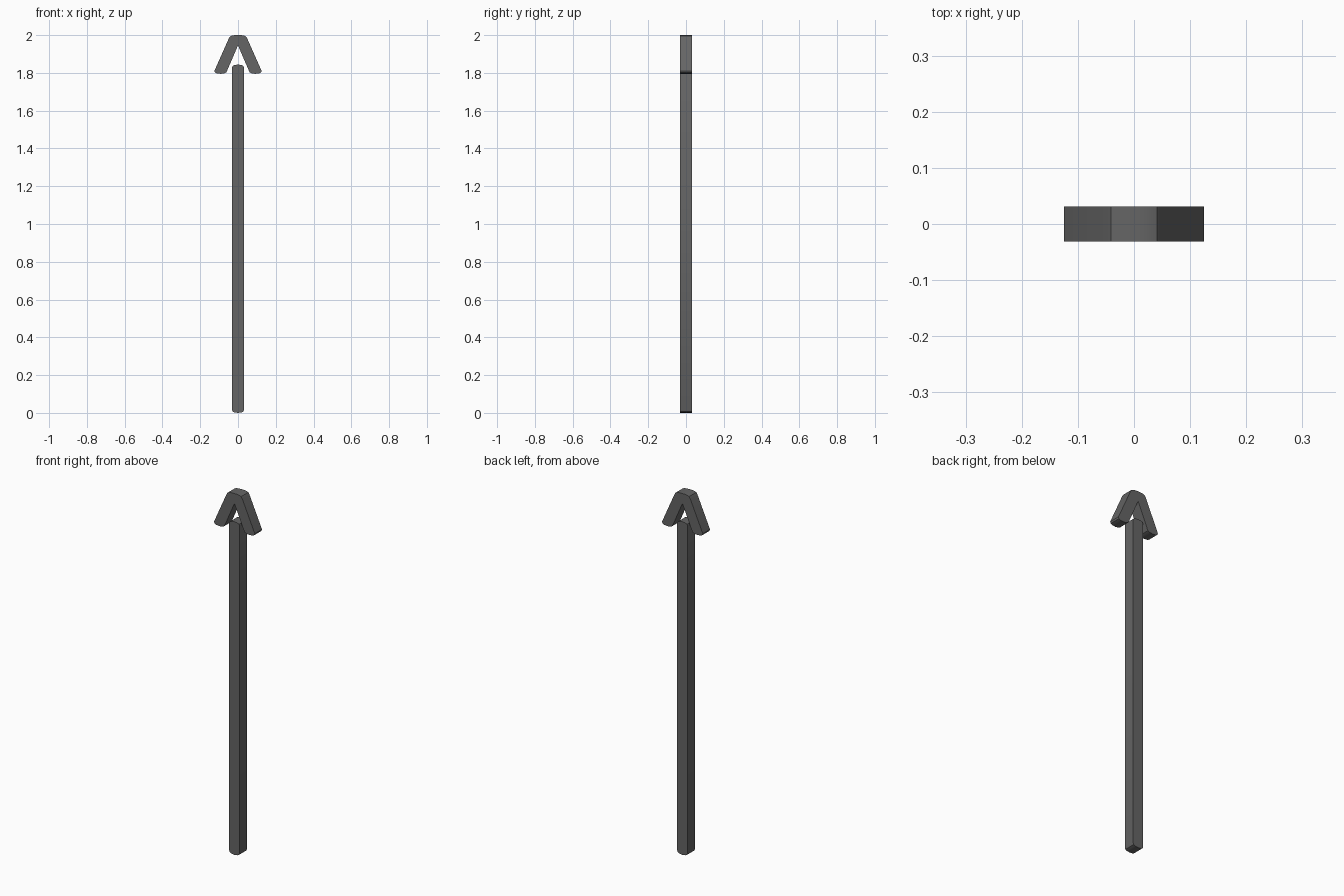
import bpy, bmesh

if "Cube" in bpy.data.objects:
    bpy.data.objects.remove(bpy.data.objects["Cube"])

DEPTH = 0.063

# Dark grey finish shared by both parts
dark = bpy.data.materials.new("dark_grey")
dark.diffuse_color = (0.13, 0.13, 0.13, 1)
dark.use_nodes = True
dark.node_tree.nodes["Principled BSDF"].inputs["Base Color"].default_value = dark.diffuse_color

def extruded_outline(name, half):
    """Mirror a half profile (x, z) in x and extrude it along y."""
    outline = half + [(-x, z) for x, z in reversed(half) if x > 0]
    bm = bmesh.new()
    face = bm.faces.new([bm.verts.new((x, -DEPTH / 2, z)) for x, z in outline])
    ext = bmesh.ops.extrude_face_region(bm, geom=[face], use_keep_orig=True)
    verts = [g for g in ext["geom"] if isinstance(g, bmesh.types.BMVert)]
    bmesh.ops.translate(bm, verts=verts, vec=(0, DEPTH, 0))
    bmesh.ops.recalc_face_normals(bm, faces=bm.faces)
    mesh = bpy.data.meshes.new(name)
    bm.to_mesh(mesh)
    bm.free()
    mesh.materials.append(dark)
    obj = bpy.data.objects.new(name, mesh)
    bpy.context.collection.objects.link(obj)
    bpy.ops.object.select_all(action='DESELECT')
    obj.select_set(True)
    bpy.context.view_layer.objects.active = obj
    bpy.ops.object.shade_smooth_by_angle(angle=0.6)
    return obj

# Straight shaft with softened ends
extruded_outline("arrow_shaft", [
    (0, 0), (0.018, 0.002), (0.028, 0.007), (0.032, 0.015), (0.032, 0.925),
    (0.032, 1.829), (0.028, 1.837), (0.018, 1.842), (0, 1.844)])

# Chevron head with rounded tip and feet
extruded_outline("arrow_head", [
    (0, 1.945), (0.058, 1.811), (0.062, 1.803), (0.073, 1.797),
    (0.092, 1.795), (0.111, 1.797), (0.122, 1.802), (0.125, 1.811),
    (0.048, 1.984), (0.041, 1.994), (0.030, 1.998), (0.014, 2.0), (0, 2.0)])
